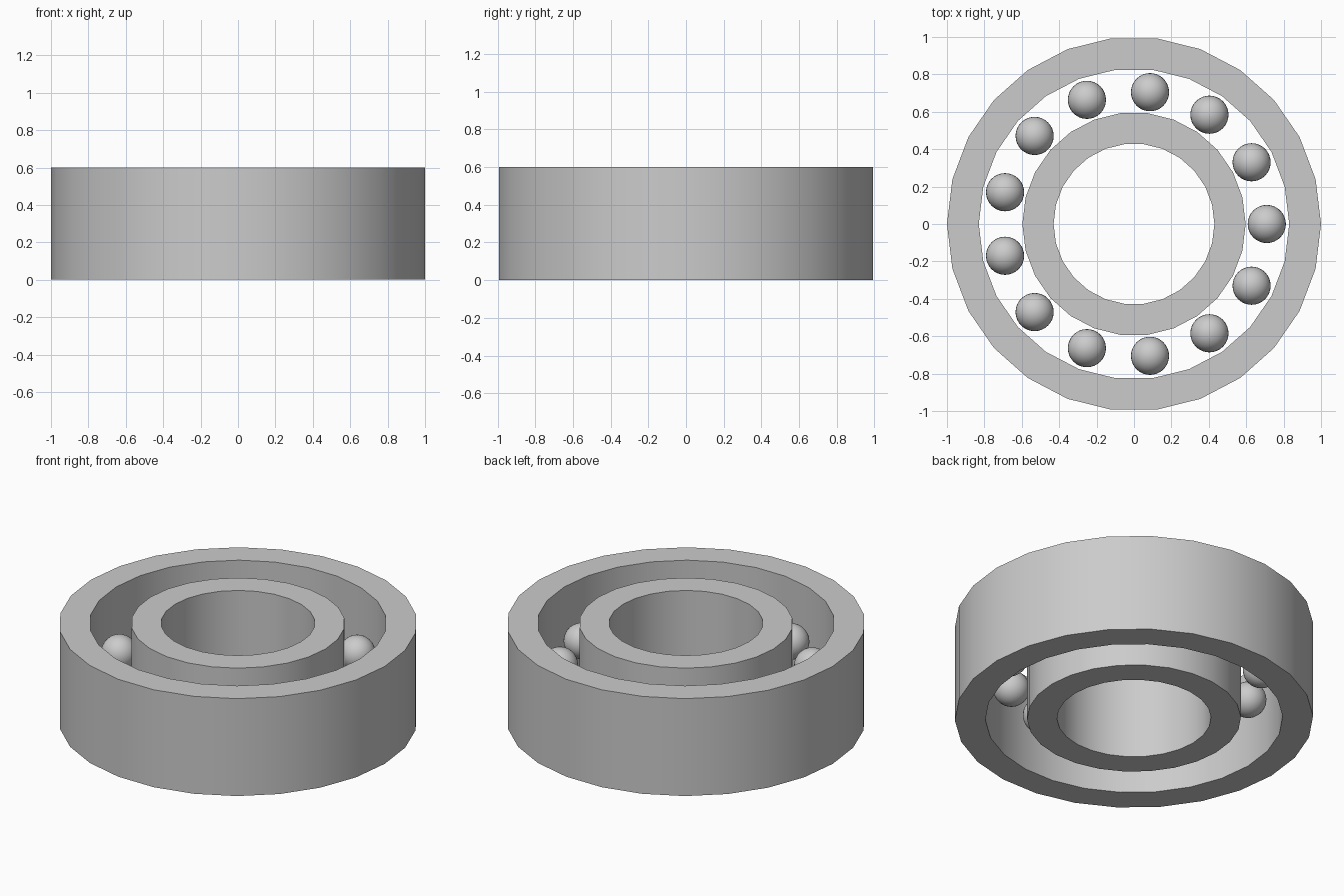
import bpy, math
from mathutils import Matrix, Vector

cube = bpy.data.objects.get("Cube")
if cube:
    bpy.data.objects.remove(cube, do_unlink=True)

HEIGHT = 0.6
SIDES = 26
BALLS = 13

steel = bpy.data.materials.new("grey steel")
steel.use_nodes = True
GREY = (0.6, 0.6, 0.6, 1)
steel.diffuse_color = GREY
steel.node_tree.nodes["Principled BSDF"].inputs["Base Color"].default_value = GREY


def add_object(name, mesh):
    mesh.materials.append(steel)
    ob = bpy.data.objects.new(name, mesh)
    bpy.context.collection.objects.link(ob)
    bpy.ops.object.select_all(action='DESELECT')
    ob.select_set(True)
    bpy.context.view_layer.objects.active = ob
    bpy.ops.object.shade_smooth_by_angle(angle=math.radians(35))
    return ob


def ring(name, r_in, r_out):
    """Revolve a rectangular section into a closed ring."""
    section = [(r_out, 0), (r_out, HEIGHT), (r_in, HEIGHT), (r_in, 0)]
    n = len(section)
    verts, faces = [], []
    for i in range(SIDES):
        a = math.tau * i / SIDES
        verts += [(r * math.cos(a), r * math.sin(a), z) for r, z in section]
        j = (i + 1) % SIDES
        for k in range(n):
            m = (k + 1) % n
            faces.append((i * n + k, j * n + k, j * n + m, i * n + m))
    mesh = bpy.data.meshes.new(name)
    mesh.from_pydata(verts, [], faces)
    return add_object(name, mesh)


# Outer and inner races
ring("outer_race", 0.83, 1.0)
ring("inner_race", 0.43, 0.597)

# Balls, evenly spaced between the races
import bmesh
for i in range(BALLS):
    a = math.tau * i / BALLS
    place = Vector((0.71 * math.cos(a), 0.71 * math.sin(a), HEIGHT / 2))
    bm = bmesh.new()
    bmesh.ops.create_uvsphere(bm, u_segments=32, v_segments=16, radius=0.102,
                              matrix=Matrix.Translation(place))
    mesh = bpy.data.meshes.new("ball")
    bm.to_mesh(mesh)
    bm.free()
    add_object(f"ball_{i + 1}", mesh)
